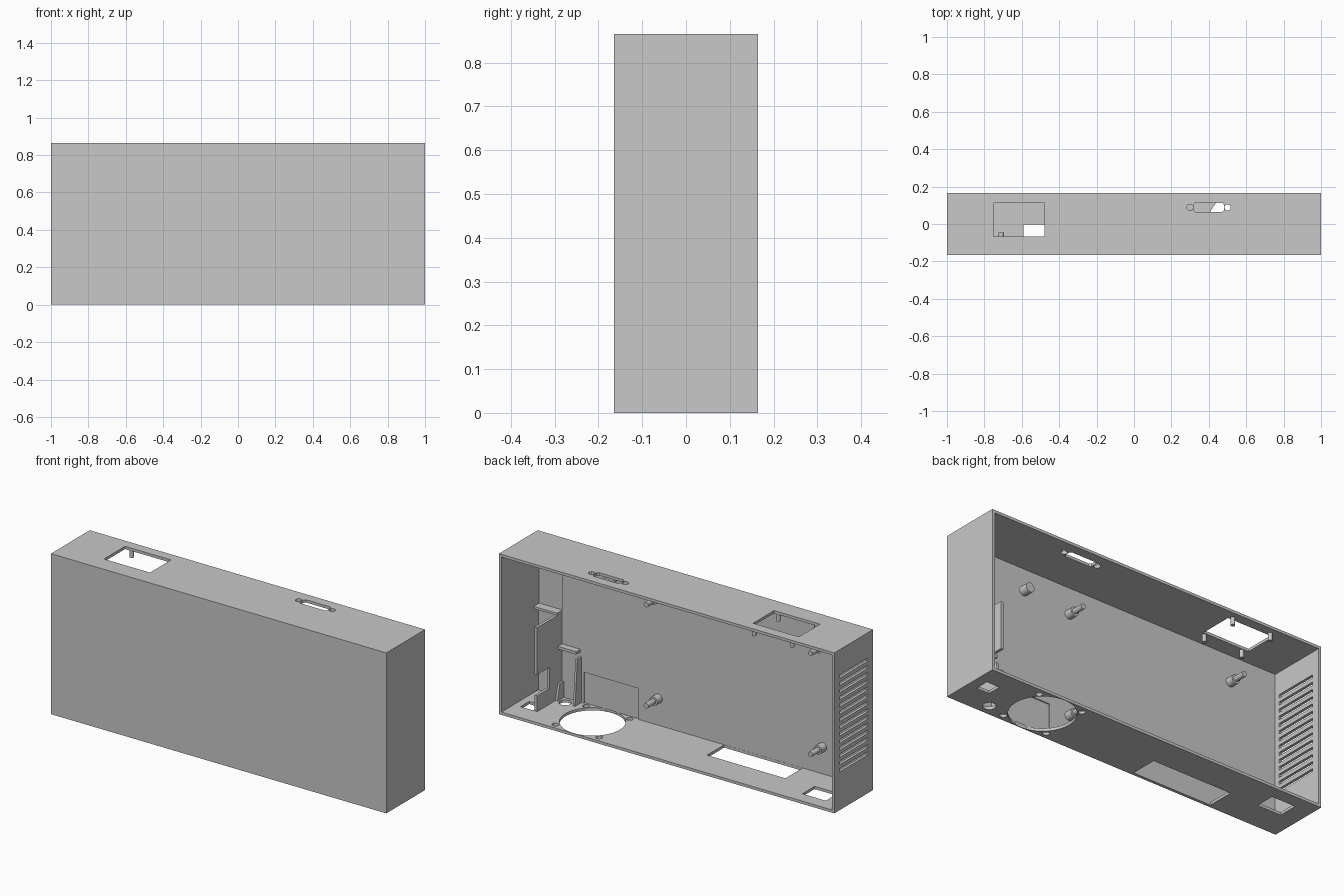
import bpy, bmesh, math
from mathutils import Matrix, Vector

if "Cube" in bpy.data.objects:
    bpy.data.objects.remove(bpy.data.objects["Cube"])

grey = bpy.data.materials.new("plain_grey")
grey.use_nodes = True
GREY = (0.58, 0.58, 0.58, 1)
grey.diffuse_color = GREY
grey.node_tree.nodes["Principled BSDF"].inputs["Base Color"].default_value = GREY

HX, HY, HZ, T = 1.0, 0.165, 0.865, 0.015
WALL = -HY + T          # inner face of the front wall
RECESS = WALL - 0.006   # inner face where the front wall is thinner
made = []


def box(bm, x, y, z):
    lo, hi = Vector((x[0], y[0], z[0])), Vector((x[1], y[1], z[1]))
    m = Matrix.Translation((lo + hi) / 2) @ Matrix.Diagonal((*(hi - lo), 1))
    bmesh.ops.create_cube(bm, size=1, matrix=m)


def rod(bm, start, axis, radius, length):
    axis = Vector(axis)
    m = Matrix.Translation(Vector(start) + axis * length / 2) @ axis.to_track_quat('Z', 'Y').to_matrix().to_4x4()
    bmesh.ops.create_cone(bm, cap_ends=True, segments=24, radius1=radius,
                          radius2=radius, depth=length, matrix=m)


def prism(bm, points, place, push):
    """Solid from a flat outline; place maps 2D points to 3D."""
    near = [bm.verts.new(place(a, b)) for a, b in points]
    far = [bm.verts.new(v.co + Vector(push)) for v in near]
    bm.faces.new(near)
    bm.faces.new(far[::-1])
    for i in range(len(near)):
        bm.faces.new((near[i - 1], near[i], far[i], far[i - 1]))


def finish(name, bm):
    bmesh.ops.recalc_face_normals(bm, faces=bm.faces)
    mesh = bpy.data.meshes.new(name)
    bm.to_mesh(mesh)
    bm.free()
    mesh.materials.append(grey)
    ob = bpy.data.objects.new(name, mesh)
    bpy.context.collection.objects.link(ob)
    made.append(ob)


def rect(x0, x1, y0, y1):
    return [(x0, y0), (x1, y0), (x1, y1), (x0, y1)]


def circle(x, y, r, n=24):
    return [(x + r * math.cos(i * math.tau / n), y + r * math.sin(i * math.tau / n)) for i in range(n)]


def panel(bm, outlines, place, axis):
    """Add a pierced wall; its inner rim is drawn in to form a mitre."""
    curve = bpy.data.curves.new("panel", 'CURVE')
    curve.dimensions, curve.fill_mode, curve.extrude = '2D', 'BOTH', 0.5
    for points in outlines:
        spline = curve.splines.new('POLY')
        spline.points.add(len(points) - 1)
        for p, (a, b) in zip(spline.points, points):
            p.co = (a, b, 0, 1)
        spline.use_cyclic_u = True
    ob = bpy.data.objects.new("panel", curve)
    bpy.context.collection.objects.link(ob)
    graph = bpy.context.evaluated_depsgraph_get()
    mesh = bpy.data.meshes.new_from_object(ob.evaluated_get(graph), depsgraph=graph)
    for v in mesh.vertices:
        inner = v.co.z > 0
        x, y, z = place(v.co.x, v.co.y, T if inner else 0)
        if inner:
            x, y, z = max(-HX + T, min(HX - T, x)), max(RECESS, y), max(T, min(HZ - T, z))
            if axis == 1:
                y = RECESS
        v.co = (x, y, z)
    first = len(bm.faces)
    bm.from_mesh(mesh)
    bm.normal_update()
    bm.faces.ensure_lookup_table()
    mitres = [f for f in bm.faces[first:] if 0.2 < abs(f.normal[axis]) < 0.95]
    bmesh.ops.delete(bm, geom=mitres, context='FACES_ONLY')
    bpy.data.objects.remove(ob)
    bpy.data.curves.remove(curve)
    bpy.data.meshes.remove(mesh)


# Openings: fan, sockets and slot in the floor
FAN_X, FAN_HOLE = 0.557, 0.13
floor_holes = [rect(-0.59, -0.123, WALL + 0.001, -0.004), rect(-0.90, -0.76, -0.01, 0.095),
               rect(0.87, 0.945, -0.015, 0.06), circle(0.793, -0.105, 0.032), circle(FAN_X, 0, 0.162, 64)]
for sx in (-1, 1):
    for sy in (-1, 1):
        floor_holes.append(circle(FAN_X + sx * FAN_HOLE, sy * FAN_HOLE, 0.017))

# Openings: switch and port with its screw holes in the roof
port = [(0.328, 0.064), (0.472, 0.064), (0.481, 0.072), (0.482, 0.1),
        (0.474, 0.113), (0.326, 0.113), (0.318, 0.1), (0.319, 0.072)]
roof_holes = [rect(-0.752, -0.478, -0.067, 0.112), port,
              circle(0.299, 0.089, 0.0165), circle(0.5, 0.089, 0.0165)]

# Openings: cooling slots in the right side
SLOTS = 14
slots = []
for i in range(SLOTS):
    z = 0.215 + i * 0.505 / (SLOTS - 1)
    slots.append(rect(-0.122, 0.122, z - 0.009, z + 0.009))

# Case shell, open at the back
plan, side, face = rect(-HX, HX, -HY, HY), rect(-HY, HY, 0, HZ), rect(-HX, HX, 0, HZ)
bm = bmesh.new()
panel(bm, [plan] + floor_holes, lambda a, b, d: (a, b, d), 2)
panel(bm, [plan] + roof_holes, lambda a, b, d: (a, b, HZ - d), 2)
panel(bm, [side], lambda a, b, d: (HX - d, a, b), 0)
panel(bm, [side] + slots, lambda a, b, d: (-HX + d, a, b), 0)
panel(bm, [face], lambda a, b, d: (a, -HY + d, b), 1)
bmesh.ops.remove_doubles(bm, verts=bm.verts, dist=0.0002)
finish("case_shell", bm)

# Inner layer of the front wall, leaving two shallow recesses
IX, IZ = HX - T, HZ - T
layer = [(-IX, T), (0.387, T), (0.387, 0.182), (0.714, 0.182), (0.714, T),
         (IX, T), (IX, 0.48), (0.845, 0.48), (0.845, IZ), (-IX, IZ)]
bm = bmesh.new()
prism(bm, layer, lambda a, b: (a, RECESS, b), (0, WALL - RECESS, 0))
finish("front_wall_lining", bm)

# Stepped board posts on the front wall
for hand, x in (("left", 0.27), ("right", -0.71)):
    for level, z in (("lower", 0.16), ("upper", 0.705)):
        bm = bmesh.new()
        rod(bm, (x, WALL - 0.002, z), (0, 1, 0), 0.024, 0.045)
        rod(bm, (x, WALL, z), (0, 1, 0), 0.014, 0.105)
        finish(f"board_post_{level}_{hand}", bm)

# Short round stub on the front wall
bm = bmesh.new()
rod(bm, (0.545, WALL - 0.002, 0.73), (0, 1, 0), 0.025, 0.05)
finish("short_stub", bm)

# Pegs hanging around the roof opening
for x in (-0.495, -0.722):
    for y in (-0.08, 0.127):
        bm = bmesh.new()
        rod(bm, (x, y, HZ - T + 0.002), (0, 0, -1), 0.011, 0.042)
        finish("roof_peg", bm)

# Notched partition near the left wall
bm = bmesh.new()
outline = [(WALL, T), (0.06, T), (0.06, 0.1), (-0.043, 0.1), (-0.043, 0.213),
           (0.06, 0.213), (0.06, 0.467), (WALL, 0.467)]
prism(bm, outline, lambda a, b: (0.845, a, b), (0.015, 0, 0))
finish("partition", bm)

# Ledges on the front wall
bm = bmesh.new()
box(bm, (0.845, IX), (WALL - 0.002, WALL + 0.04), (0.467, 0.48))
finish("upper_ledge", bm)
bm = bmesh.new()
box(bm, (0.735, 0.847), (WALL - 0.002, WALL + 0.035), (0.285, 0.30))
finish("lower_ledge", bm)

# Tapered ribs beside the round floor hole
for name, x, top in (("tall_rib", 0.728, 0.26), ("short_rib", 0.833, 0.1)):
    bm = bmesh.new()
    prism(bm, [(WALL, T), (WALL + 0.055, T), (WALL + 0.035, top), (WALL, top)],
          lambda a, b: (x, a, b), (0.012, 0, 0))
    finish(name, bm)

# Smooth the round parts, keep edges sharp
bpy.ops.object.select_all(action='DESELECT')
for ob in made:
    ob.select_set(True)
bpy.context.view_layer.objects.active = made[0]
bpy.ops.object.shade_smooth_by_angle(angle=math.radians(30))
